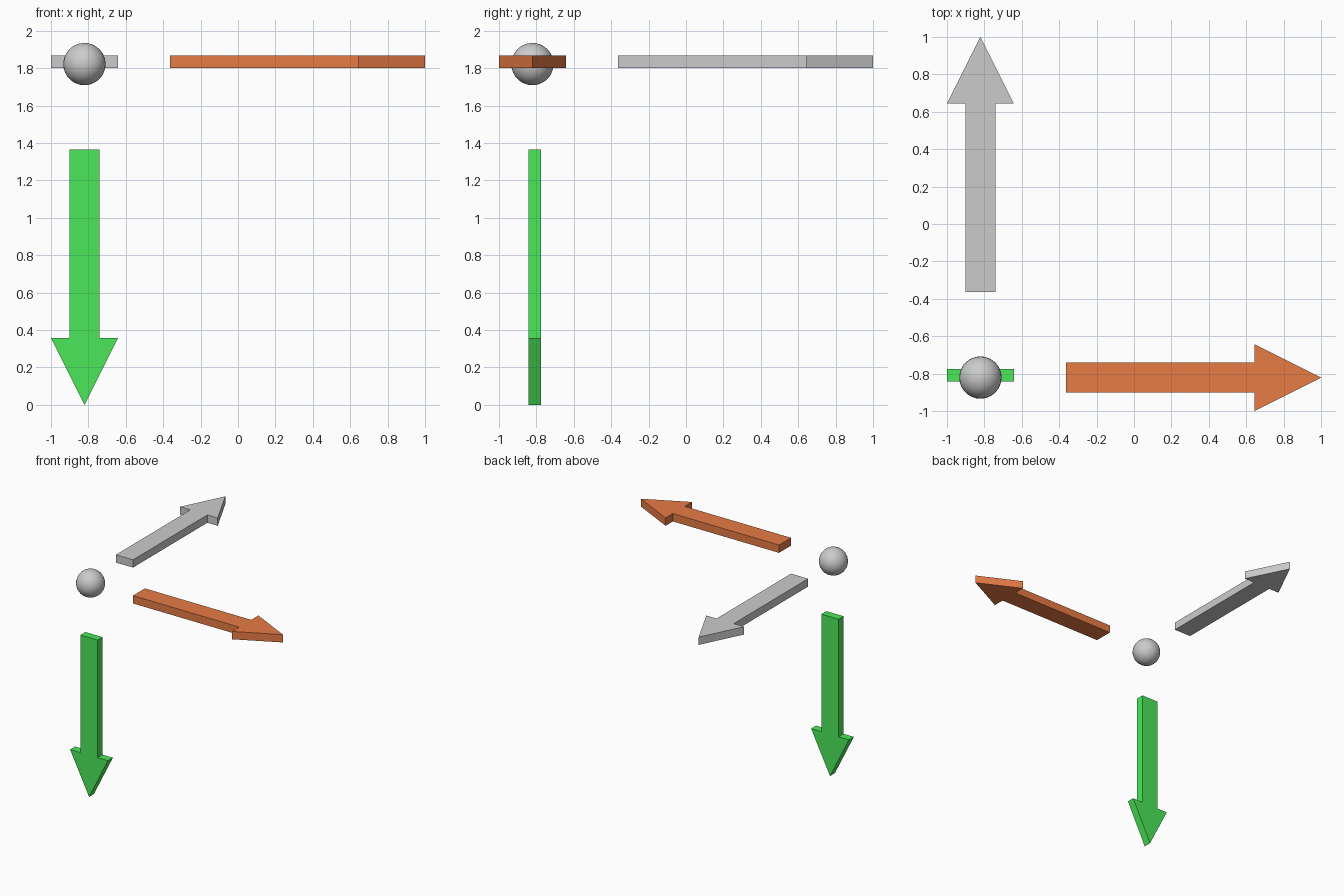
import bpy, bmesh
from mathutils import Matrix, Vector

if "Cube" in bpy.data.objects:
    bpy.data.objects.remove(bpy.data.objects["Cube"])

CENTRE = Vector((-0.821, -0.821, 1.822))


def material(name, rgb):
    m = bpy.data.materials.new(name)
    m.diffuse_color = (*rgb, 1)
    m.use_nodes = True
    m.node_tree.nodes["Principled BSDF"].inputs["Base Color"].default_value = m.diffuse_color
    return m


def arrow(name, direction, side, mat=None):
    """Flat arrow pointing away from the ball, extruded from a half profile."""
    half = [(0.458, 0.081), (1.464, 0.081), (1.464, 0.179)]
    profile = half + [(1.822, 0)] + [(x, -y) for x, y in reversed(half)]
    d, w = Vector(direction), Vector(side)
    n = d.cross(w)
    bm = bmesh.new()
    face = bm.faces.new([bm.verts.new(CENTRE + d * x + w * y - n * 0.021) for x, y in profile])
    ext = bmesh.ops.extrude_face_region(bm, geom=[face], use_keep_orig=True)
    top = [v for v in ext["geom"] if isinstance(v, bmesh.types.BMVert)]
    bmesh.ops.translate(bm, verts=top, vec=n * 0.067)
    bmesh.ops.recalc_face_normals(bm, faces=bm.faces)
    me = bpy.data.meshes.new(name)
    bm.to_mesh(me)
    bm.free()
    if mat:
        me.materials.append(mat)
    bpy.context.collection.objects.link(bpy.data.objects.new(name, me))


# Three arrows along the axes
arrow("right_arrow", (1, 0, 0), (0, 1, 0), material("red", (0.8, 0.2, 0.06)))
arrow("back_arrow", (0, 1, 0), (-1, 0, 0))
arrow("down_arrow", (0, 0, -1), (-1, 0, 0), material("green", (0.07, 0.8, 0.1)))

# Centre ball
bpy.ops.mesh.primitive_uv_sphere_add(segments=32, ring_count=16, radius=0.113, location=CENTRE)
bpy.context.object.name = "centre_ball"
bpy.ops.object.shade_smooth()
